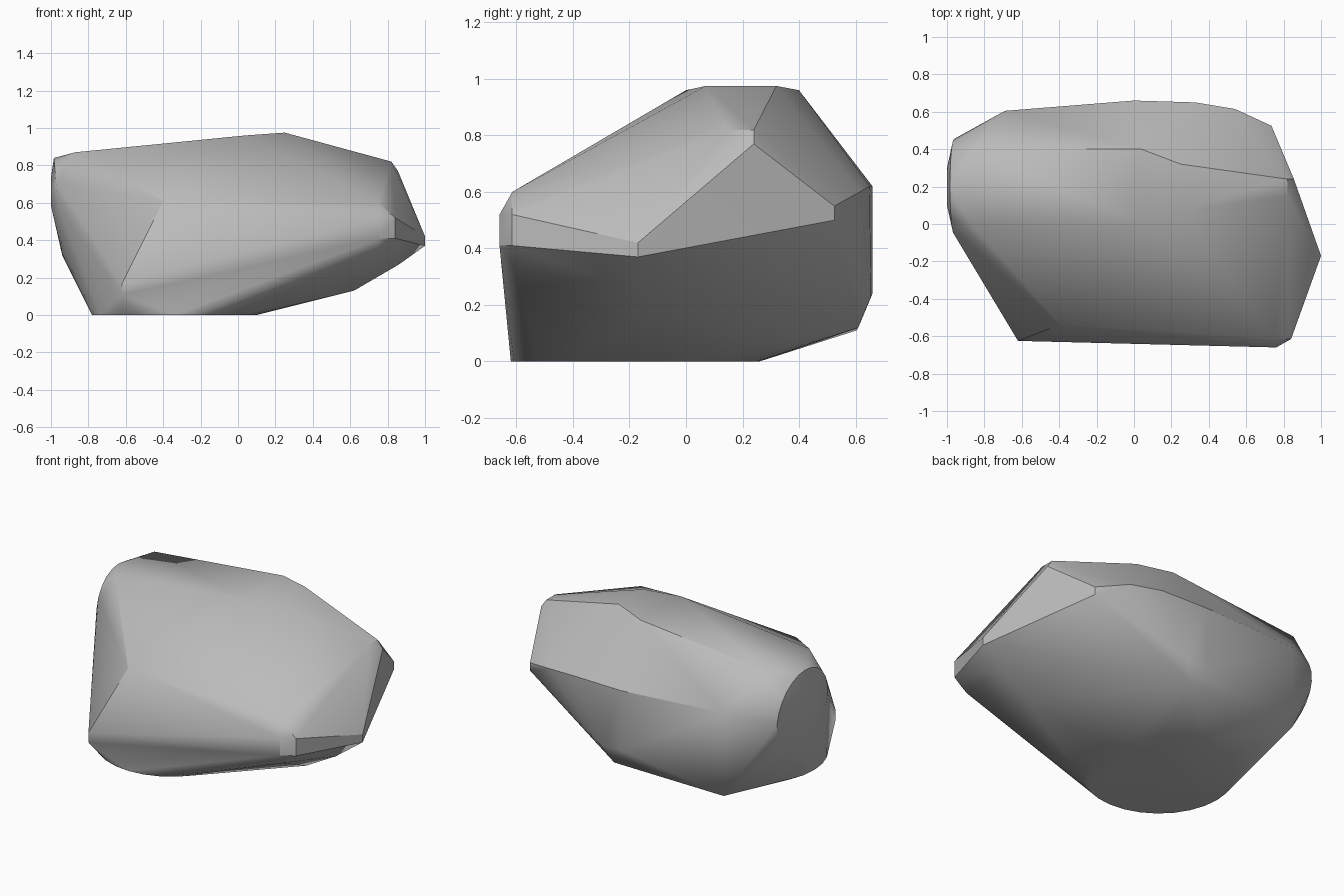
import bpy
import bmesh
import math
from itertools import product
from mathutils import Vector

default_cube = bpy.data.objects.get("Cube")
if default_cube:
    bpy.data.objects.remove(default_cube, do_unlink=True)


def make_material(name, color):
    material = bpy.data.materials.new(name)
    material.use_nodes = True
    material.diffuse_color = color
    shader = material.node_tree.nodes["Principled BSDF"]
    shader.inputs["Base Color"].default_value = color
    shader.inputs["Roughness"].default_value = 0.9
    return material


def ring(center, axis_a, axis_b, count):
    """Points of an ellipse spanned by two half axes."""
    center, axis_a, axis_b = Vector(center), Vector(axis_a), Vector(axis_b)
    angles = [math.tau * step / count for step in range(count)]
    return [center + axis_a * math.cos(angle) + axis_b * math.sin(angle) for angle in angles]


def block(xs, ys, zs):
    """Corner points of an upright block; a single value makes it flat."""
    return [Vector(corner) for corner in product(xs, ys, zs)]


def make_hull(name, points, material):
    """Wrap a tight convex skin around the points."""
    mesh = bpy.data.meshes.new(name)
    bm = bmesh.new()
    for point in points:
        bm.verts.new(point)
    hull = bmesh.ops.convex_hull(bm, input=bm.verts)
    unused = {item for item in hull["geom_interior"] + hull["geom_unused"]
              if isinstance(item, bmesh.types.BMVert)}
    bmesh.ops.delete(bm, geom=list(unused), context="VERTS")
    bmesh.ops.dissolve_limit(bm, angle_limit=math.radians(1),
                             verts=bm.verts, edges=bm.edges)
    bmesh.ops.recalc_face_normals(bm, faces=bm.faces)
    bm.to_mesh(mesh)
    bm.free()
    mesh.materials.append(material)
    boulder = bpy.data.objects.new(name, mesh)
    bpy.context.collection.objects.link(boulder)
    return boulder


points = []

# Round flat underside that rests on the ground
points += ring(center=(-.34, -.18, 0), axis_a=(.44, 0, 0), axis_b=(0, .44, 0), count=28)

# Rounded blunt end with a slightly domed middle
points += ring(center=(-.962, .2, .58), axis_a=(0, .255, 0), axis_b=(-.022, 0, .26), count=24)
points += ring(center=(-1, .2, .66), axis_a=(0, .1, 0), axis_b=(0, 0, .08), count=10)

# Long sloping top plateau and its small raised tip
points += block(xs=[-.87], ys=[0, .4], zs=[.87])
points += block(xs=[.04], ys=[0, .4], zs=[.96])
points += block(xs=[.25], ys=[.07, .32], zs=[.975])

# Chamfered nose at the front corner
points += block(xs=[.76], ys=[-.66], zs=[.41, .52])
points += block(xs=[.84], ys=[-.615], zs=[.41, .52])
points += block(xs=[.75], ys=[-.615], zs=[.34, .6])

# Front shoulder and the low front corner
points += block(xs=[-.4], ys=[-.54], zs=[.61])
points += block(xs=[-.62], ys=[-.625], zs=[.11, .17])

# Pointed side with its upper shoulder and undercut
points += block(xs=[1], ys=[-.17], zs=[.37, .42])
points += block(xs=[.82], ys=[.15, .24], zs=[.82])
points += block(xs=[.855], ys=[.24], zs=[.77])
points += block(xs=[.86], ys=[-.24], zs=[.27])
points += block(xs=[.62], ys=[-.2], zs=[.13])

# Back wall, from the blunt end round to the pointed side
points += block(xs=[-.69], ys=[.605], zs=[.11, .64])
points += block(xs=[0], ys=[.66], zs=[.24, .62])
points += block(xs=[.08], ys=[.61], zs=[.12])
points += block(xs=[.14], ys=[.655], zs=[.23])
points += block(xs=[.33], ys=[.65], zs=[.62])
points += block(xs=[.54], ys=[.615], zs=[.6])
points += block(xs=[.735], ys=[.525], zs=[.5, .55])

stone = make_material("stone grey", (.5, .5, .5, 1))
boulder = make_hull("boulder", points, stone)

# Soft shading that keeps the strong ridges crisp
bpy.ops.object.select_all(action="DESELECT")
boulder.select_set(True)
bpy.context.view_layer.objects.active = boulder
bpy.ops.object.shade_smooth_by_angle(angle=math.radians(30))
